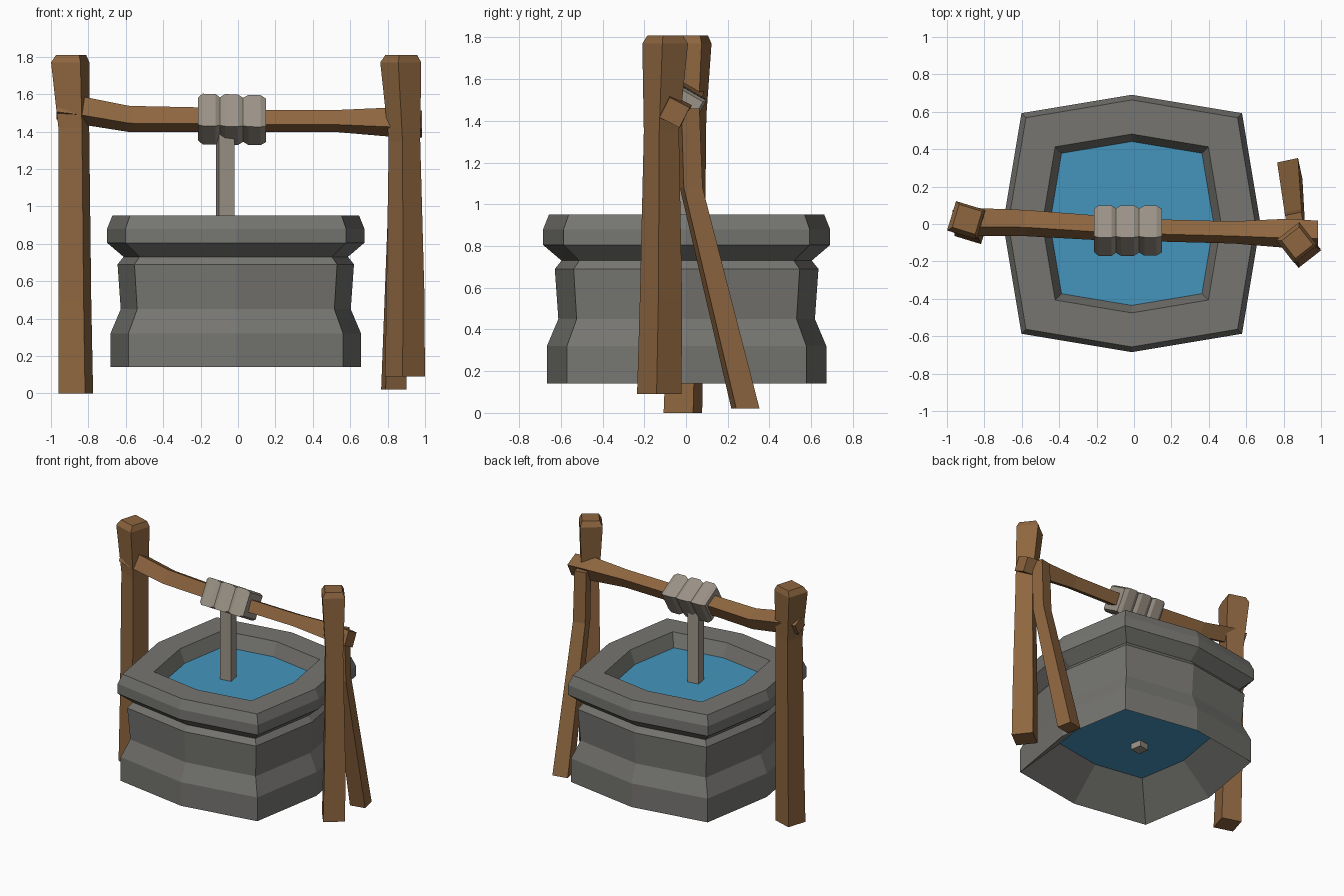
import bpy, bmesh, math
from mathutils import Vector

if "Cube" in bpy.data.objects:
    bpy.data.objects.remove(bpy.data.objects["Cube"])


def material(name, rgb):
    m = bpy.data.materials.new(name)
    m.diffuse_color = (*rgb, 1)
    m.use_nodes = True
    m.node_tree.nodes["Principled BSDF"].inputs["Base Color"].default_value = m.diffuse_color
    return m


STONE = material("grey stone", (0.18, 0.178, 0.165))
WOOD = material("brown wood", (0.27, 0.132, 0.05))
WATER = material("blue water", (0.06, 0.30, 0.51))
ROPE = material("pale rope", (0.33, 0.29, 0.24))


def skin(name, loops, mat, closed=False):
    """Join equal-sized point loops into a solid, capped unless closed on itself."""
    bm = bmesh.new()
    rings = [[bm.verts.new(p) for p in loop] for loop in loops]
    n = len(rings[0])
    pairs = list(zip(rings, rings[1:])) + ([(rings[-1], rings[0])] if closed else [])
    for a, b in pairs:
        for i in range(n):
            j = (i + 1) % n
            bm.faces.new((a[i], a[j], b[j], b[i]))
    if not closed:
        bm.faces.new(rings[0][::-1])
        bm.faces.new(rings[-1])
    bmesh.ops.recalc_face_normals(bm, faces=bm.faces)
    me = bpy.data.meshes.new(name)
    bm.to_mesh(me)
    bm.free()
    me.materials.append(mat)
    ob = bpy.data.objects.new(name, me)
    bpy.context.collection.objects.link(ob)
    return ob


def square_bar(name, path, turn, mat, axis="z"):
    """Square section swept along (x, y, z, half side) stations."""
    u, v = (Vector((1, 0, 0)), Vector((0, 1, 0))) if axis == "z" else (Vector((0, 1, 0)), Vector((0, 0, 1)))
    loops = []
    for x, y, z, h in path:
        loop = []
        for k in range(4):
            a = math.radians(turn + 45 + 90 * k)
            loop.append(Vector((x, y, z)) + (u * math.cos(a) + v * math.sin(a)) * h * math.sqrt(2))
        loops.append(loop)
    return skin(name, loops, mat)


def octagon(r, z):
    """Squarish octagon: flat-side middles at r, corners further out."""
    c = 0.857 * r
    pts = [(r, 0), (c, c), (0, r), (-c, c), (-r, 0), (-c, -c), (0, -r), (c, -c)]
    return [(x - 0.012, y + 0.003, z) for x, y in pts]


# Stone wall with flared foot, waist, overhanging rim and recessed underside
wall = [(0.67, 0.14), (0.67, 0.32), (0.615, 0.45), (0.632, 0.69), (0.60, 0.73),
        (0.688, 0.805), (0.688, 0.88), (0.66, 0.95), (0.478, 0.95), (0.435, 0.84), (0.435, 0.36)]
skin("stone_wall", [octagon(r, z) for r, z in wall], STONE, closed=True)

# Water filling the shaft
skin("water", [octagon(0.438, 0.355), octagon(0.438, 0.85)], WATER)

# Posts, slightly bent, with chamfered tops
square_bar("left_post", [(-0.867, -0.015, 0, 0.074), (-0.872, 0, 0.5, 0.070), (-0.878, 0.015, 1.42, 0.066),
                         (-0.897, 0.02, 1.77, 0.082), (-0.892, 0.025, 1.81, 0.064)], -17, WOOD)
square_bar("right_post", [(0.893, -0.128, 0.09, 0.076), (0.895, -0.12, 0.55, 0.072), (0.89, -0.118, 1.35, 0.060),
                          (0.87, -0.10, 1.77, 0.078), (0.873, -0.10, 1.81, 0.060)], 38, WOOD)

# Leaning brace behind the right post
square_bar("rear_brace", [(0.833, 0.285, 0.02, 0.057), (0.86, 0.025, 1.08, 0.046),
                          (0.86, 0.012, 1.46, 0.044)], 12, WOOD)

# Crooked cross beam
square_bar("cross_beam", [(-0.97, 0.015, 1.525, 0.045), (-0.85, 0.01, 1.515, 0.056), (-0.58, 0.005, 1.467, 0.052),
                          (-0.2, -0.02, 1.463, 0.049), (0.15, -0.035, 1.456, 0.044), (0.53, -0.045, 1.456, 0.044),
                          (0.82, -0.05, 1.45, 0.058), (0.985, -0.055, 1.44, 0.054)], -27, WOOD, "x")

# Three turns of rope round the beam
profile = [(-0.215, 0.083), (-0.19, 0.099), (-0.12, 0.099), (-0.097, 0.086), (-0.07, 0.099), (0.0, 0.099),
           (0.027, 0.086), (0.055, 0.098), (0.12, 0.098), (0.15, 0.085)]
square_bar("rope_coil", [(x, -0.035, 1.463 - 0.02 * x, h) for x, h in profile], -30, ROPE, "x")

# Rope hanging into the water
square_bar("hanging_rope", [(-0.068, -0.02, 0.31, 0.042), (-0.068, -0.02, 1.44, 0.042)], 10, ROPE)
